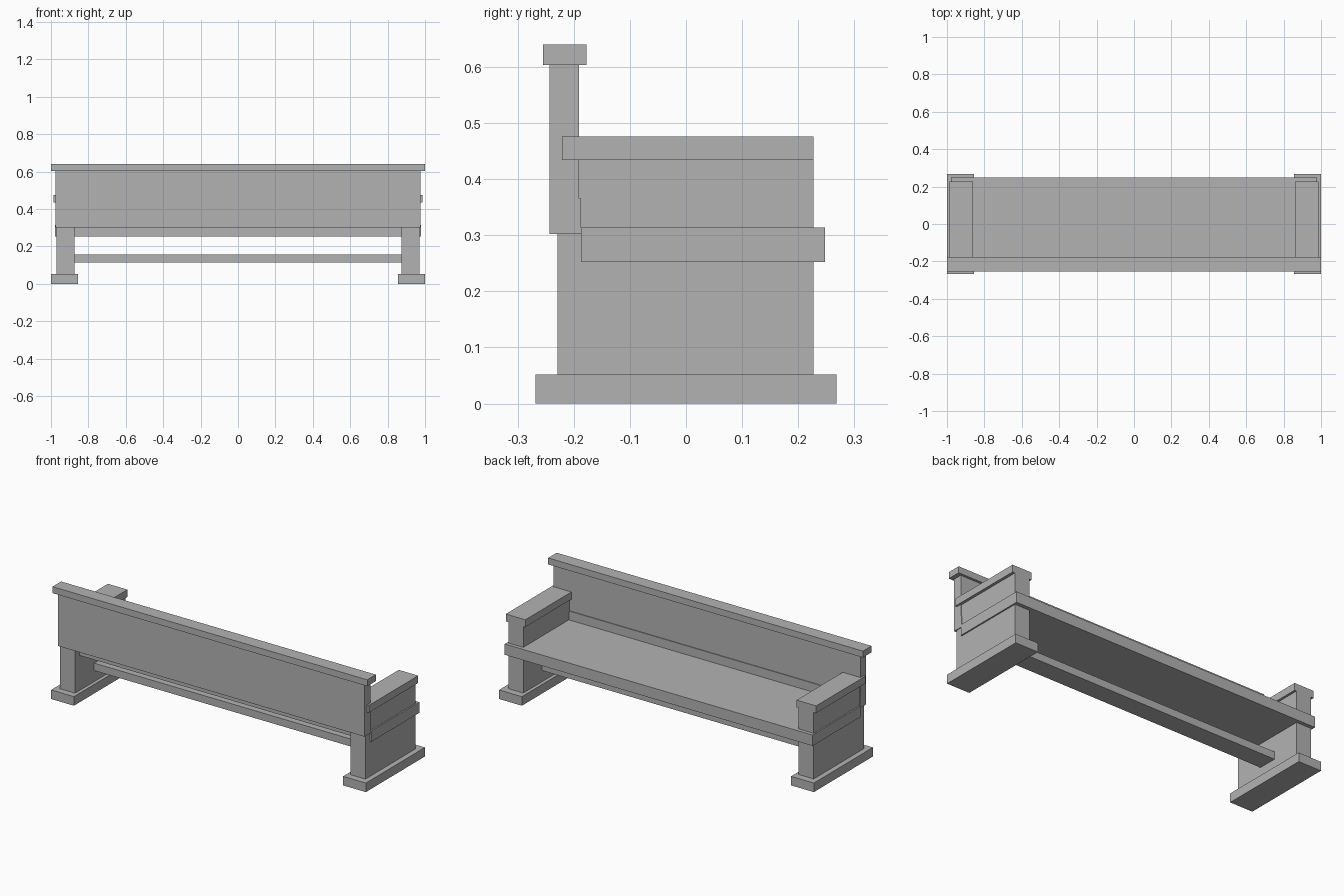
import bpy

old = bpy.data.objects.get("Cube")
if old:
    bpy.data.objects.remove(old, do_unlink=True)

# One plain grey for the whole bench
grey = bpy.data.materials.new("plain grey")
grey.use_nodes = True
colour = (0.45, 0.45, 0.45, 1)
grey.diffuse_color = colour
grey.node_tree.nodes["Principled BSDF"].inputs["Base Color"].default_value = colour


def board(name, x, y, z):
    """Box spanning the (low, high) pairs on each axis."""
    spans = (x, y, z)
    bpy.ops.mesh.primitive_cube_add(size=1, location=[(a + b) / 2 for a, b in spans])
    ob = bpy.context.object
    ob.name = name
    ob.scale = [b - a for a, b in spans]
    bpy.ops.object.transform_apply(location=False, rotation=False, scale=True)
    ob.data.materials.append(grey)
    return ob


# Long boards running the whole width
board("seat", (-0.978, 0.978), (-0.187, 0.248), (0.252, 0.314))
board("backrest", (-0.975, 0.975), (-0.243, -0.191), (0.302, 0.603))
board("backrest_lower_strip", (-0.975, 0.975), (-0.191, -0.187), (0.302, 0.365))
board("backrest_cap", (-1, 1), (-0.255, -0.177), (0.603, 0.64))
board("stretcher", (-0.88, 0.88), (-0.055, 0.055), (0.115, 0.158))

# End supports, repeated on both sides
for side, s in (("left", 1), ("right", -1)):
    def span(a, b):
        return tuple(sorted((a * s, b * s)))
    board(side + "_foot", span(0.855, 1), (-0.268, 0.268), (0, 0.052))
    board(side + "_leg_panel", span(0.875, 0.97), (-0.229, 0.227), (0.052, 0.302))
    board(side + "_arm_panel", span(0.875, 0.97), (-0.2, 0.227), (0.302, 0.434))
    board(side + "_armrest", span(0.862, 0.986), (-0.221, 0.227), (0.434, 0.476))
